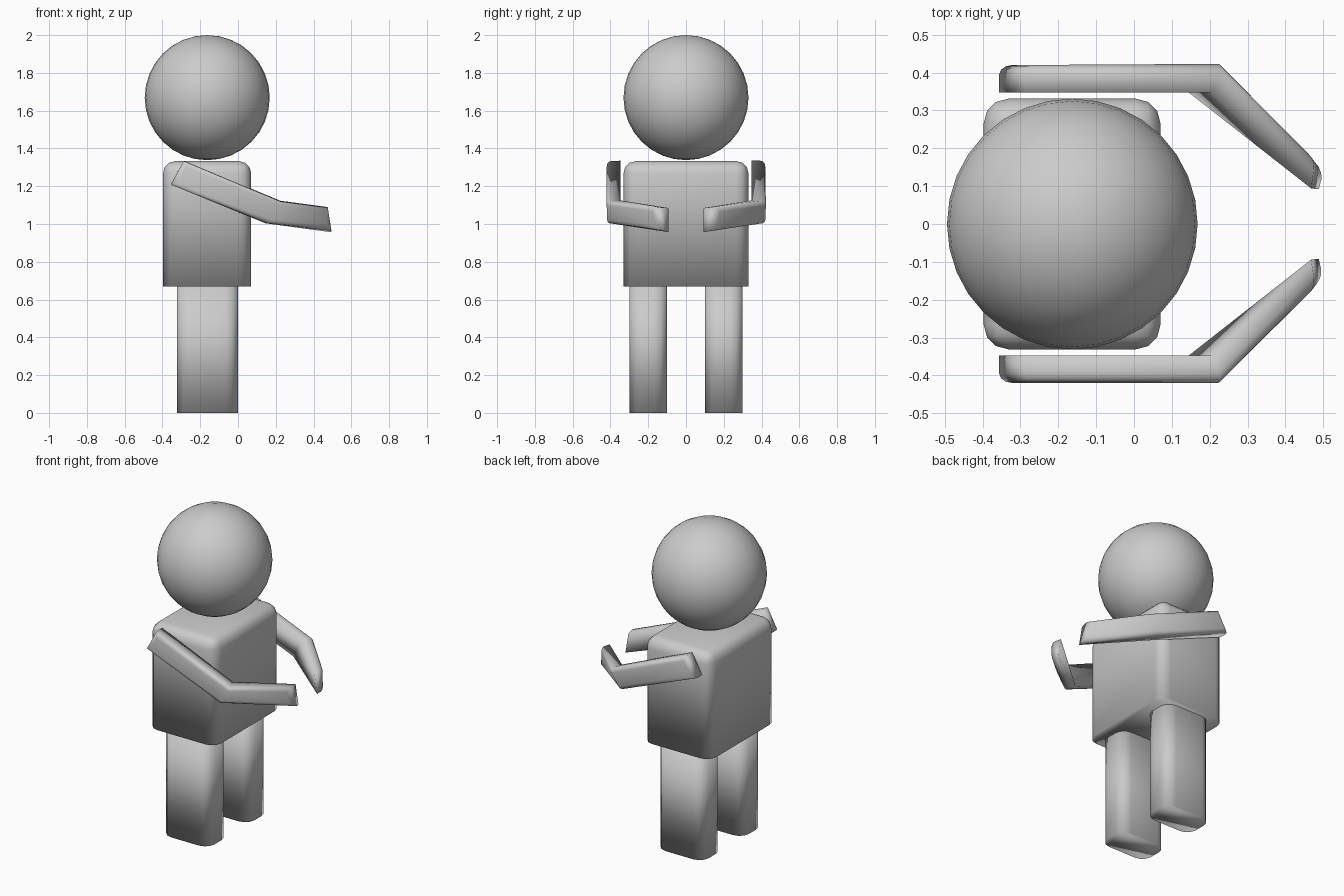
import bpy
import bmesh
from mathutils import Vector

old = bpy.data.objects.get("Cube")
if old:
    bpy.data.objects.remove(old)

grey = bpy.data.materials.new("light_grey")
grey.use_nodes = True
colour = (0.6, 0.6, 0.6, 1)
grey.diffuse_color = colour
grey.node_tree.nodes["Principled BSDF"].inputs["Base Color"].default_value = colour


def finish(name, bm):
    bmesh.ops.recalc_face_normals(bm, faces=bm.faces)
    for f in bm.faces:
        f.smooth = True
    mesh = bpy.data.meshes.new(name)
    bm.to_mesh(mesh)
    bm.free()
    mesh.materials.append(grey)
    obj = bpy.data.objects.new(name, mesh)
    bpy.context.collection.objects.link(obj)
    return obj


def round_edges(bm, edges, width, segments=3):
    bmesh.ops.bevel(bm, geom=edges, offset=width, segments=segments,
                    profile=0.5, affect='EDGES', clamp_overlap=True)


def block(name, low, high, width, round_top):
    """Box with rounded upright edges and, if asked, a rounded top."""
    bm = bmesh.new()
    bmesh.ops.create_cube(bm, size=1)
    low, high = Vector(low), Vector(high)
    for v in bm.verts:
        v.co = (low + high) / 2 + v.co * (high - low)
    middle = (low.z + high.z) / 2
    edges = []
    for e in bm.edges:
        a, b = (v.co.z for v in e.verts)
        if abs(a - b) > 0.01 or (round_top and a > middle):
            edges.append(e)
    round_edges(bm, edges, width)
    return finish(name, bm)


def arm(name, side):
    """Bent arm: shoulder, elbow and hand sections, rounded on the outside."""
    # Each section: outer top, outer bottom, inner bottom, inner top
    sections = [
        [(-0.287, 0.42, 1.335), (-0.356, 0.42, 1.209),
         (-0.356, 0.347, 1.209), (-0.287, 0.347, 1.335)],
        [(0.235, 0.42, 1.12), (0.165, 0.42, 1.0),
         (0.145, 0.347, 1.004), (0.205, 0.347, 1.125)],
        [(0.48, 0.165, 1.09), (0.5, 0.145, 0.965),
         (0.488, 0.092, 0.957), (0.468, 0.094, 1.085)],
    ]
    bm = bmesh.new()
    rings = [[bm.verts.new((x, side * y, z)) for x, y, z in s] for s in sections]
    for a, b in zip(rings, rings[1:]):
        for i in range(4):
            j = (i + 1) % 4
            bm.faces.new((a[i], a[j], b[j], b[i]))
    bm.faces.new(rings[0])
    bm.faces.new(rings[-1])
    # Round the rim of the outer face only
    outer = {v for r in rings for v in r[:2]}
    elbow = set(rings[1])
    edges = [e for e in bm.edges
             if set(e.verts) <= outer and not set(e.verts) <= elbow]
    bmesh.ops.recalc_face_normals(bm, faces=bm.faces)
    round_edges(bm, edges, 0.025)
    return finish(name, bm)


# Head
bm = bmesh.new()
bmesh.ops.create_uvsphere(bm, u_segments=32, v_segments=16, radius=0.331)
bmesh.ops.translate(bm, verts=bm.verts, vec=(-0.163, 0, 1.669))
finish("head", bm)

# Torso
block("torso", (-0.397, -0.331, 0.67), (0.07, 0.331, 1.333), 0.065, True)

# Legs and arms
for label, side in (("left", 1), ("right", -1)):
    block(label + "_leg", (-0.324, side * 0.2 - 0.099, 0),
          (0, side * 0.2 + 0.099, 0.68), 0.065, False)
    arm(label + "_arm", side)
